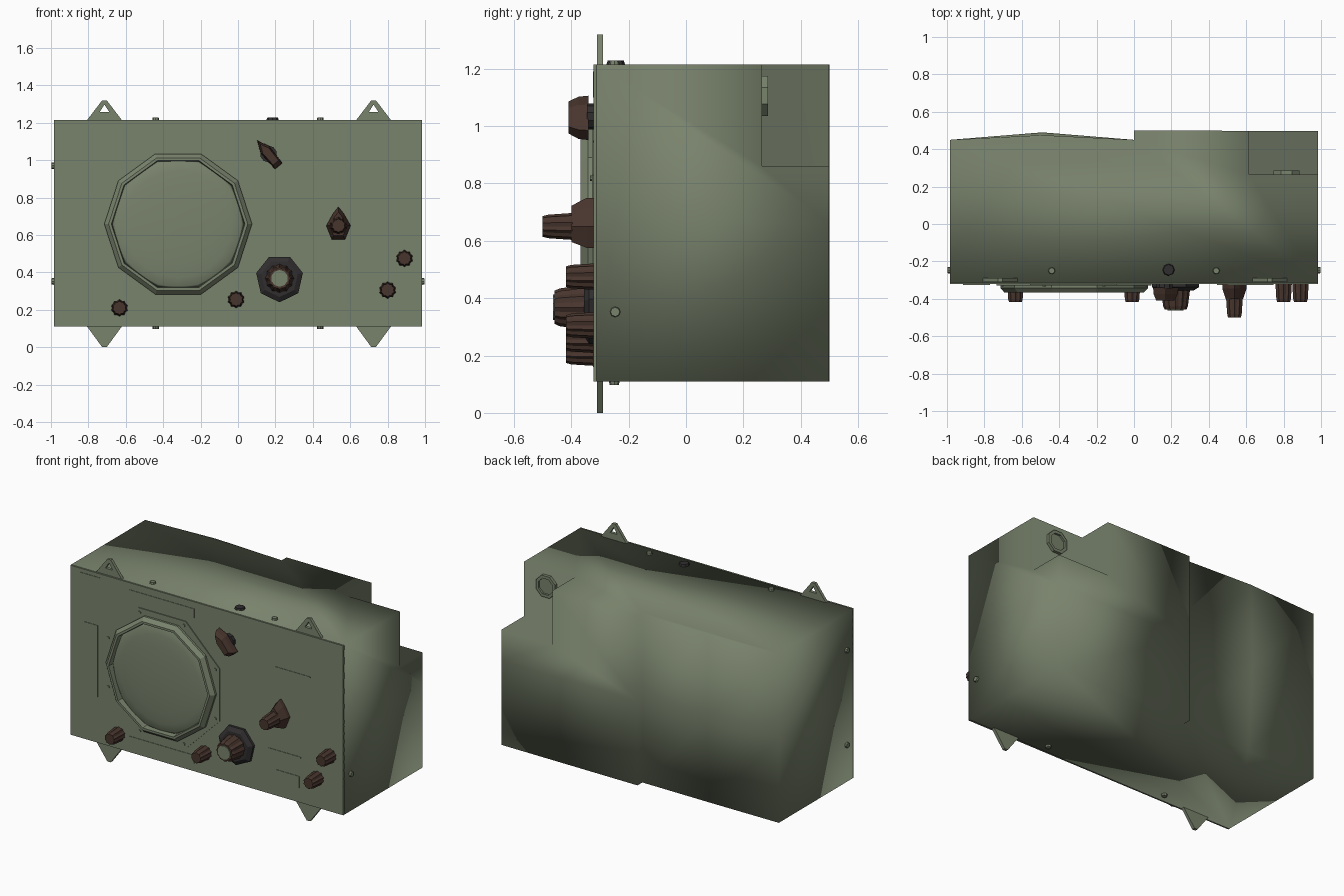
import bpy, bmesh
from math import sin, cos, pi, radians
from mathutils import Matrix, Vector

cube = bpy.data.objects.get("Cube")
if cube:
    bpy.data.objects.remove(cube, do_unlink=True)


def material(name, rgb):
    m = bpy.data.materials.new(name)
    m.use_nodes = True
    col = (*rgb, 1)
    m.diffuse_color = col
    bsdf = next(n for n in m.node_tree.nodes if n.type == 'BSDF_PRINCIPLED')
    bsdf.inputs["Base Color"].default_value = col
    bsdf.inputs["Roughness"].default_value = 0.8
    return m


GREEN = material("olive_green", (0.19, 0.225, 0.15))
BROWN = material("dark_brown", (0.065, 0.036, 0.027))
BLACK = material("charcoal", (0.03, 0.027, 0.028))


def finish(name, bm, mat):
    bmesh.ops.recalc_face_normals(bm, faces=bm.faces[:])
    me = bpy.data.meshes.new(name)
    bm.to_mesh(me)
    bm.free()
    me.materials.append(mat)
    ob = bpy.data.objects.new(name, me)
    bpy.context.collection.objects.link(ob)
    return ob


def loft(name, rings, mat, closed=False):
    """Skin matching rings of points; cap the ends, or close into a ring."""
    bm = bmesh.new()
    loops = [[bm.verts.new(p) for p in ring] for ring in rings]
    pairs = list(zip(loops, loops[1:]))
    if closed:
        pairs.append((loops[-1], loops[0]))
    else:
        bm.faces.new(loops[0])
        bm.faces.new(loops[-1])
    for a, b in pairs:
        for i in range(len(a)):
            j = (i + 1) % len(a)
            bm.faces.new((a[i], a[j], b[j], b[i]))
    return finish(name, bm, mat)


def ngon(cx, cz, y, r, n, turn=0.0, flute=1.0):
    """Polygon facing the front; flute below one alternates the radius."""
    pts = []
    for i in range(n):
        a = turn + 2 * pi * i / n
        k = r * (flute if i % 2 else 1)
        pts.append((cx + k * sin(a), y, cz + k * cos(a)))
    return pts


def box(name, lo, hi, mat):
    rings = [[(lo[0], y, lo[2]), (hi[0], y, lo[2]), (hi[0], y, hi[2]), (lo[0], y, hi[2])]
             for y in (lo[1], hi[1])]
    return loft(name, rings, mat)


# Housing: stepped plan with a bulged back on one half
def plan(z, bulge):
    outline = [(-.985, -.312), (.985, -.312), (.985, .497), (0, .5),
               (0, .45), (-.49, bulge), (-.985, .45)]
    return [(x, y, z) for x, y in outline]


housing = loft("housing", [plan(.11, .452), plan(.66, .49), plan(1.215, .475)], GREEN)

# Corner recess cut from the back
cutter = box("recess_cutter", (.615, .265, .86), (1.2, .8, 1.5), GREEN)
cut = housing.modifiers.new("recess", 'BOOLEAN')
cut.operation = 'DIFFERENCE'
cut.solver = 'EXACT'
cut.object = cutter
bpy.context.view_layer.objects.active = housing
housing.select_set(True)
bpy.ops.object.modifier_apply(modifier=cut.name)
bpy.data.objects.remove(cutter, do_unlink=True)
housing.data.polygons.foreach_set("use_smooth", [True] * len(housing.data.polygons))

# Round connector inside the recess
loft("connector_ring", [ngon(.815, 1.105, y, r, 8, pi / 8) for y, r in
     ((.26, .075), (.285, .075), (.285, .055), (.26, .055))], GREEN, closed=True)
loft("connector_core", [ngon(.815, 1.105, y, .056, 8, pi / 8) for y in (.26, .272)], GREEN)

# Front panel and thin label plates
box("front_panel", (-.985, -.322, .11), (.985, -.31, 1.215), GREEN)
plates = {
    "left_plate": (-.88, -.785, .41, .875),
    "upper_plate": (-.555, -.09, 1.11, 1.17),
    "lower_plate": (-.555, -.09, .16, .215),
    "corner_plate": (-.913, -.77, 1.1, 1.19),
    "upper_label": (.496, .747, .942, .95),
    "lower_label": (.445, .68, .40, .408),
    "small_label": (.496, .668, .205, .28),
}
for name, (x0, x1, z0, z1) in plates.items():
    box(name, (x0, -.325, z0), (x1, -.32, z1), GREEN)

# Screen: octagonal flange, bezel ring, domed glass and flange rivets
SX, SZ = -.32, .658
loft("screen_flange", [ngon(SX, SZ, y, .449, 8, pi / 8) for y in (-.32, -.328)], GREEN)
loft("screen_bezel", [ngon(SX, SZ, y, r, 10, pi / 10) for y, r in
     ((-.32, .395), (-.342, .395), (-.367, .372), (-.367, .357), (-.325, .352))],
     GREEN, closed=True)
dome = loft("screen_glass", [ngon(SX, SZ, -.328 - .032 * cos(a), .356 * sin(a), 20)
            for a in [radians(d) for d in (90, 72, 54, 36, 18, 2)]], GREEN)
dome.data.polygons.foreach_set("use_smooth", [True] * len(dome.data.polygons))
for i in range(8):
    a = pi / 8 + i * pi / 4
    x, z = SX + .418 * sin(a), SZ + .418 * cos(a)
    loft("flange_rivet", [ngon(x, z, y, .01, 6) for y in (-.325, -.334)], GREEN)

# Mounting ears: drilled at the top, solid at the bottom
def ear(name, cx, z_base, z_tip, drilled):
    h = z_tip - z_base
    bm = bmesh.new()
    shapes = [[(cx - .1, z_base), (cx + .1, z_base), (cx + .012, z_tip), (cx - .012, z_tip)]]
    if drilled:
        shapes.append([(cx - .026, z_base + .45 * h), (cx + .026, z_base + .45 * h),
                       (cx, z_base + .8 * h)])
    edges = []
    for shape in shapes:
        vs = [bm.verts.new((x, -.31, z)) for x, z in shape]
        edges += [bm.edges.new((vs[i - 1], vs[i])) for i in range(len(vs))]
    bmesh.ops.triangle_fill(bm, edges=edges, use_beauty=True)
    geo = bmesh.ops.extrude_face_region(bm, geom=bm.faces[:])["geom"]
    bmesh.ops.translate(bm, vec=(0, .02, 0),
                        verts=[v for v in geo if isinstance(v, bmesh.types.BMVert)])
    finish(name, bm, GREEN)


for side, cx in (("right", -.714), ("left", .725)):
    ear(f"upper_{side}_ear", cx, 1.205, 1.32, True)
    ear(f"lower_{side}_ear", cx, .12, 0, False)

# Small fluted knobs
for x, z in ((-.634, .21), (-.01, .255), (.89, .475), (.80, .305)):
    loft("small_knob", [ngon(x, z, y, r, 20, 0, .86) for y, r in
         ((-.32, .046), (-.4, .041), (-.418, .036))], BROWN)

# Large knob: seven-sided skirt, fluted grip and pale cap
KX, KZ = .222, .368
loft("large_knob_skirt", [ngon(KX, KZ, y, r, 7, pi) for y, r in
     ((-.32, .128), (-.338, .128), (-.355, .1))], BLACK)
loft("large_knob_grip", [ngon(KX, KZ, y, r, 24, 0, .9) for y, r in
     ((-.35, .078), (-.44, .066), (-.458, .058))], BROWN)
loft("large_knob_cap", [ngon(KX, KZ, y, .045, 10) for y in (-.455, -.463)], GREEN)

# Stacked selector knob: pointed base with a fluted stem
PX, PZ = .537, .65
loft("selector_base", [[(PX + k * x, y, PZ + k * z) for x, z in
     ((0, .1), (.028, .065), (.065, 0), (.035, -.075), (-.035, -.075), (-.065, 0), (-.028, .065))]
     for y, k in ((-.32, 1), (-.345, 1), (-.4, .72))], BROWN)
loft("selector_stem", [ngon(PX, PZ, y, r, 20, 0, .88) for y, r in
     ((-.395, .047), (-.48, .041), (-.5, .036))], BROWN)

# Tilted pointer knob
turn = radians(-40)
pointer = [(0, .095), (.03, .03), (.026, -.085), (-.026, -.085), (-.03, .03)]
loft("pointer_knob", [[(.163 + k * (x * cos(turn) + z * sin(turn)), y,
                        1.033 + k * (z * cos(turn) - x * sin(turn))) for x, z in pointer]
     for y, k in ((-.34, 1), (-.375, .95), (-.41, .72))], BROWN)
loft("pointer_skirt", [ngon(.163, 1.033, y, .045, 10) for y in (-.32, -.345)], BLACK)


# Case screws on every side
def screw(name, pos, normal, r, mat):
    bm = bmesh.new()
    rot = Vector((0, 0, 1)).rotation_difference(Vector(normal)).to_matrix().to_4x4()
    bmesh.ops.create_cone(bm, cap_ends=True, segments=8, radius1=r, radius2=r * .8,
                          depth=.02, matrix=Matrix.Translation(pos) @ rot)
    finish(name, bm, mat)


for s in (-1, 1):
    screw("top_screw", (.44 * s, -.25, 1.218), (0, 0, 1), .02, GREEN)
    screw("bottom_screw", (.44 * s, -.25, .107), (0, 0, -1), .02, GREEN)
    screw("side_screw", (.987 * s, -.247, .352), (s, 0, 0), .02, GREEN)
screw("upper_side_screw", (-.987, -.247, .97), (-1, 0, 0), .02, GREEN)
screw("top_vent_plug", (.185, -.245, 1.218), (0, 0, 1), .035, BLACK)
